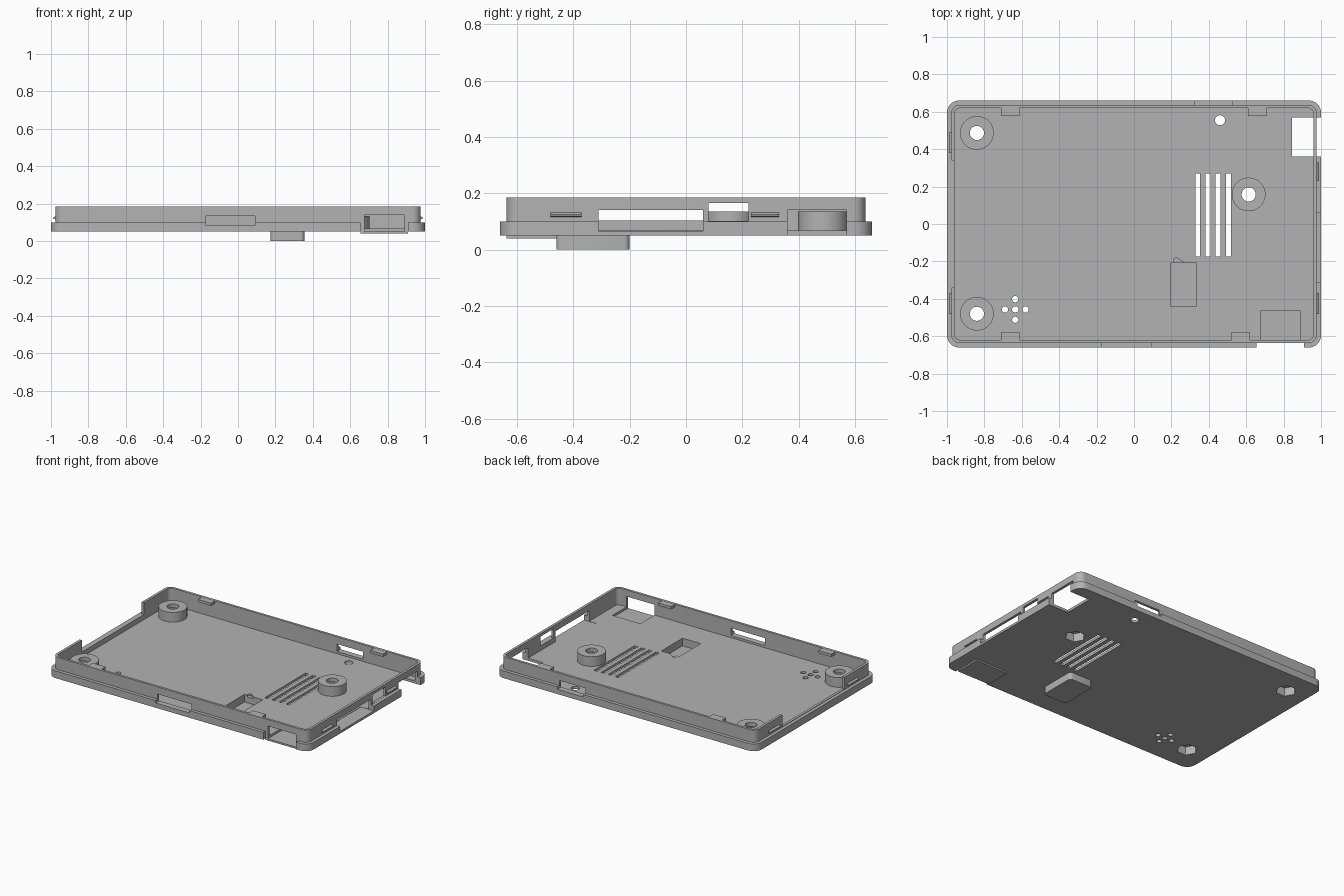
import bpy, bmesh, math

cube = bpy.data.objects.get("Cube")
if cube:
    bpy.data.objects.remove(cube, do_unlink=True)

grey = bpy.data.materials.new("plain grey plastic")
grey.use_nodes = True
GREY = (0.45, 0.45, 0.45, 1)
grey.diffuse_color = GREY
grey.node_tree.nodes["Principled BSDF"].inputs["Base Color"].default_value = GREY


def prism(name, pts, z0, z1):
    """Extrude a flat outline from z0 to z1."""
    bm = bmesh.new()
    face = bm.faces.new([bm.verts.new((x, y, z0)) for x, y in pts])
    ext = bmesh.ops.extrude_face_region(bm, geom=[face])
    for v in ext["geom"]:
        if isinstance(v, bmesh.types.BMVert):
            v.co.z = z1
    bmesh.ops.recalc_face_normals(bm, faces=bm.faces)
    mesh = bpy.data.meshes.new(name)
    bm.to_mesh(mesh)
    bm.free()
    mesh.materials.append(grey)
    ob = bpy.data.objects.new(name, mesh)
    bpy.context.collection.objects.link(ob)
    return ob


def box(name, x0, x1, y0, y1, z0, z1):
    return prism(name, [(x0, y0), (x1, y0), (x1, y1), (x0, y1)], z0, z1)


def disc(name, x, y, r, z0, z1, n=32):
    turn = math.tau / n
    return prism(name, [(x + r * math.cos(i * turn), y + r * math.sin(i * turn))
                        for i in range(n)], z0, z1)


def rounded(name, x0, x1, y0, y1, r, z0, z1, n=8):
    corners = [(x1 - r, y1 - r), (x0 + r, y1 - r), (x0 + r, y0 + r), (x1 - r, y0 + r)]
    pts = []
    for q, (cx, cy) in enumerate(corners):
        for i in range(n + 1):
            a = math.pi / 2 * (q + i / n)
            pts.append((cx + r * math.cos(a), cy + r * math.sin(a)))
    return prism(name, pts, z0, z1)


def combine(ob, tools, operation):
    """Apply booleans one by one, leaving the tools in place."""
    for tool in tools:
        mod = ob.modifiers.new("bool", "BOOLEAN")
        mod.operation, mod.solver, mod.object = operation, "EXACT", tool
    bpy.context.view_layer.update()
    graph = bpy.context.evaluated_depsgraph_get()
    mesh = bpy.data.meshes.new_from_object(ob.evaluated_get(graph))
    ob.modifiers.clear()
    ob.data = mesh


def discard(obs):
    for ob in obs:
        bpy.data.objects.remove(ob, do_unlink=True)


TOP, RIM, FLOOR, BASE = 0.185, 0.1, 0.068, 0.05

# Tray: wide rim below, narrower lip above, hollowed out
shell = rounded("tray_shell", -1, 1, -0.66, 0.66, 0.065, BASE, RIM)
lip = rounded("lip", -0.977, 0.977, -0.637, 0.637, 0.045, BASE + 0.01, TOP)
combine(shell, [lip], "UNION")
cavity = rounded("cavity", -0.959, 0.959, -0.62, 0.62, 0.03, FLOOR, 0.3)
combine(shell, [cavity], "DIFFERENCE")
discard([lip, cavity])

# Raised pads on the underside
well = rounded("sunken_well", 0.175, 0.355, -0.46, -0.2, 0.02, 0, BASE + 0.01, 4)
pad = box("corner_pad", 0.656, 0.908, -0.637, -0.457, 0.04, BASE + 0.01)

# Openings in the walls and floor
cuts = [
    box("end_gap", -1.1, -0.9, -0.34, 0.34, RIM + 0.003, 0.3),
    box("front_slot", -0.17, 0.09, -0.7, -0.6, 0.083, 0.135),
    box("back_slot", 0.325, 0.525, 0.6, 0.7, 0.083, 0.135),
    box("long_port", 0.9, 1.1, -0.31, 0.06, FLOOR - 0.002, 0.14),
    box("small_port", 0.9, 1.1, 0.08, 0.222, RIM + 0.001, 0.165),
    box("corner_port", 0.845, 1.1, 0.36, 0.57, 0.02, 0.14),
    box("rim_notch", 0.656, 0.908, -0.7, -0.637, 0.02, 0.104),
    box("front_port", 0.675, 0.89, -0.7, -0.6, 0.052, 0.14),
    box("pad_recess", 0.675, 0.89, -0.61, -0.465, 0.052, 0.09),
    box("well_recess", 0.195, 0.335, -0.44, -0.208, 0.015, 0.12),
    prism("well_groove", [(0.21, -0.19), (0.225, -0.178), (0.267, -0.207),
                          (0.25, -0.215), (0.22, -0.215)], 0.056, 0.12),
    disc("reset_hole", 0.46, 0.555, 0.027, 0, 0.2, 20),
]
for i in range(4):
    x = 0.328 + i * 0.0545
    cuts.append(box("vent", x, x + 0.026, -0.175, 0.27, 0, 0.2))
for dx, dy in [(0, 0), (1, 0), (-1, 0), (0, 1), (0, -1)]:
    cuts.append(disc("sound_hole", -0.635 + dx * 0.055, -0.457 + dy * 0.055,
                     0.017, 0, 0.2, 16))

# Screw posts with a through hole and a hexagonal nut recess below
posts = []
for x, y in [(-0.84, 0.487), (-0.84, -0.48), (0.613, 0.158)]:
    post = disc("screw_post", x, y, 0.09, FLOOR - 0.01, 0.135, 40)
    hole = [disc("screw_hole", x, y, 0.038, 0, 0.2, 24),
            disc("nut_recess", x, y, 0.066, 0, 0.108, 6)]
    combine(post, hole, "DIFFERENCE")
    cuts += hole
    posts.append(post)

for ob in (shell, well, pad):
    combine(ob, cuts, "DIFFERENCE")
discard(cuts)

# Retaining tabs along the top of the long walls
for x, side in [(-0.71, 1), (0.61, 1), (-0.71, -1), (0.52, -1)]:
    y0, y1 = sorted((side * 0.577, side * 0.63))
    box("retaining_tab", x, x + 0.098, y0, y1, TOP - 0.02, TOP - 0.001)

# Wedge-shaped snap catches on the short walls
for side, y0, y1 in [(-1, 0.38, 0.49), (-1, -0.48, -0.37),
                     (1, 0.23, 0.33), (1, -0.48, -0.37)]:
    catch = box("snap_catch", side * 0.97, side * 0.99, y0, y1, 0.113, 0.137)
    for v in catch.data.vertices:
        if abs(v.co.x) > 0.98:
            v.co.z = 0.12 if v.co.z < 0.125 else 0.124

# Smooth the curved walls, keeping edges crisp
for ob in [shell, well] + posts:
    bpy.ops.object.select_all(action="DESELECT")
    ob.select_set(True)
    bpy.context.view_layer.objects.active = ob
    bpy.ops.object.shade_smooth_by_angle(angle=math.radians(30))
